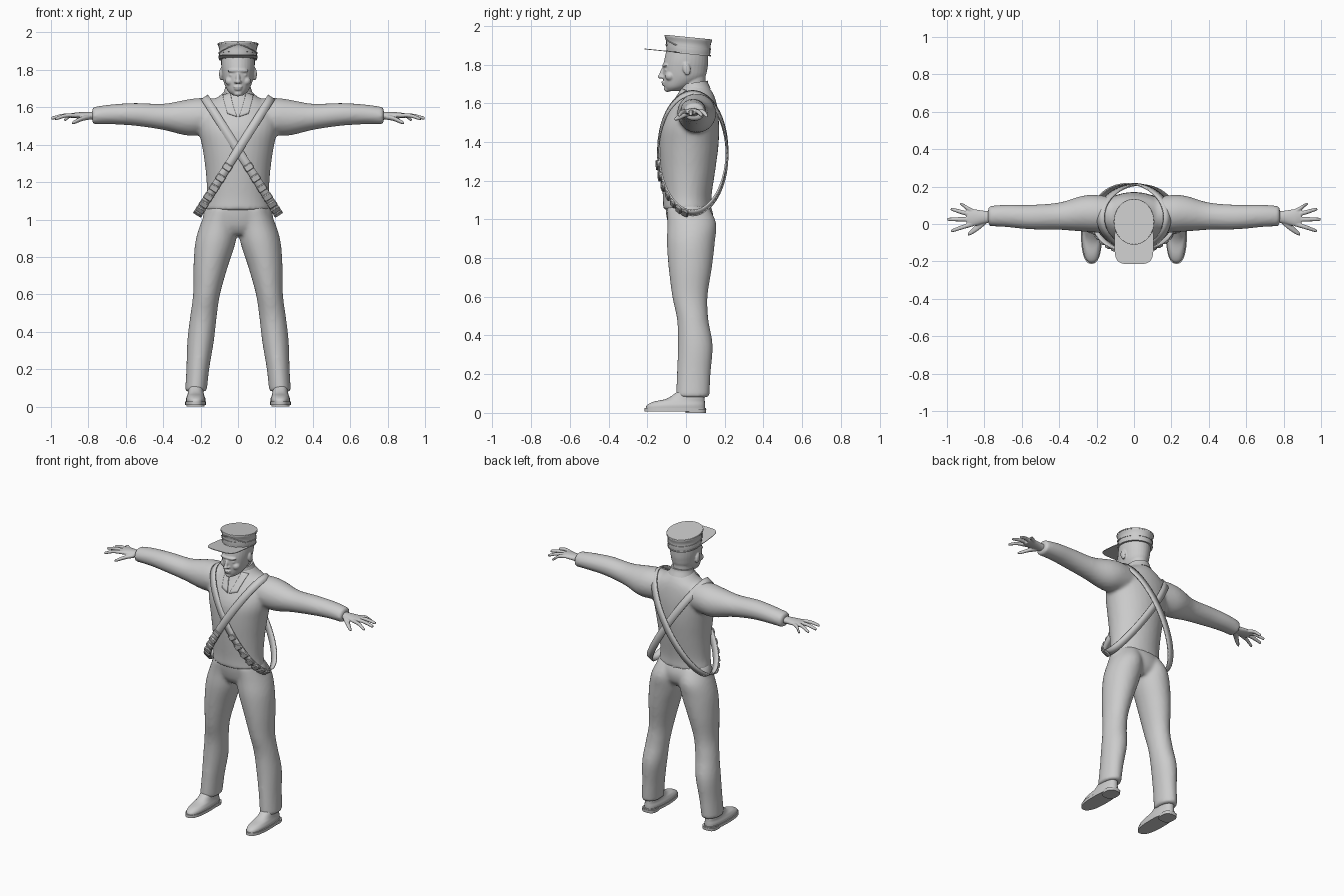
import bpy, bmesh
from math import sin, cos, pi, radians, copysign
from mathutils import Matrix, Vector

if bpy.data.objects.get("Cube"):
    bpy.data.objects.remove(bpy.data.objects["Cube"])

GREY = (0.6, 0.6, 0.6, 1)
grey = bpy.data.materials.new("plain_grey")
grey.use_nodes = True
grey.diffuse_color = GREY
shader = next(n for n in grey.node_tree.nodes if n.type == 'BSDF_PRINCIPLED')
shader.inputs["Base Color"].default_value = GREY


def finish(name, bm):
    """Turn a bmesh into a shaded, coloured object."""
    bmesh.ops.recalc_face_normals(bm, faces=bm.faces)
    mesh = bpy.data.meshes.new(name)
    bm.to_mesh(mesh)
    bm.free()
    obj = bpy.data.objects.new(name, mesh)
    bpy.context.collection.objects.link(obj)
    mesh.materials.append(grey)
    bpy.ops.object.select_all(action='DESELECT')
    obj.select_set(True)
    bpy.context.view_layer.objects.active = obj
    bpy.ops.object.shade_smooth_by_angle(angle=radians(40))
    return obj


def spline(rings, steps):
    """Catmull-Rom interpolation of the ring values."""
    out = []
    last = len(rings) - 1
    for i in range(last):
        quad = [rings[max(0, min(last, i + k))] for k in (-1, 0, 1, 2)]
        for j in range(steps):
            t = j / steps
            out.append([b + t / 2 * (c - a + t * (2*a - 5*b + 4*c - d + t * (3*(b - c) + d - a)))
                        for a, b, c, d in zip(*quad)])
    return out + [rings[-1]]


def loft(name, rings, axis='z', side=1, steps=4, power=2, slope=0, sides=32):
    """Rings are (position, centre a, centre b, radius a, radius b)."""
    bm = bmesh.new()
    loops = []
    for p, a, b, ra, rb in spline(rings, steps):
        loop = []
        for k in range(sides):
            c, s = cos(2*pi*k/sides), sin(2*pi*k/sides)
            u = a + ra * copysign(abs(c) ** (2/power), c)
            v = b + rb * copysign(abs(s) ** (2/power), s)
            co = (u, v, p + slope * v) if axis == 'z' else (p, u, v)
            loop.append(bm.verts.new((co[0] * side, co[1], co[2])))
        loops.append(loop)
    for low, high in zip(loops, loops[1:]):
        for k in range(sides):
            n = (k + 1) % sides
            bm.faces.new((low[k], low[n], high[n], high[k]))
    bm.faces.new(loops[0])
    bm.faces.new(loops[-1])
    return finish(name, bm)


def ball(name, centre, size, tilt=0):
    bm = bmesh.new()
    matrix = Matrix.Translation(centre) @ Matrix.Rotation(tilt, 4, 'X') @ Matrix.Diagonal((*size, 1))
    bmesh.ops.create_uvsphere(bm, u_segments=20, v_segments=12, radius=1, matrix=matrix)
    return finish(name, bm)


def fuse(name, parts, voxel, smoothing):
    """Blend overlapping parts into one soft surface."""
    bpy.ops.object.select_all(action='DESELECT')
    for part in parts:
        part.select_set(True)
    bpy.context.view_layer.objects.active = parts[0]
    bpy.ops.object.join()
    obj = parts[0]
    obj.name = name
    remesh = obj.modifiers.new("blend", 'REMESH')
    remesh.mode = 'VOXEL'
    remesh.voxel_size = voxel
    remesh.use_smooth_shade = True
    smooth = obj.modifiers.new("soften", 'SMOOTH')
    smooth.iterations = smoothing
    return obj


SIDES = ((1, "left"), (-1, "right"))

# Jacket: torso and both sleeves
jacket_parts = [loft("torso", [
    (1.05, 0, .007, .176, .126), (1.12, 0, .006, .166, .126), (1.25, 0, .01, .172, .141),
    (1.38, 0, .015, .19, .153), (1.48, 0, .02, .21, .151), (1.56, 0, .035, .21, .13),
    (1.62, 0, .048, .165, .105), (1.66, 0, .05, .1, .085), (1.69, 0, .042, .07, .07)])]
for s, word in SIDES:
    jacket_parts.append(loft("sleeve", [
        (.08, .05, 1.555, .09, .09), (.2, .055, 1.55, .1, .1), (.28, .055, 1.545, .095, .095),
        (.4, .042, 1.549, .073, .07), (.55, .037, 1.562, .066, .061),
        (.68, .043, 1.562, .06, .053), (.78, .043, 1.554, .054, .047)], 'x', s))
jacket = fuse("jacket", jacket_parts, .011, 6)

# Trousers: pelvis and both legs
trouser_parts = [loft("pelvis", [
    (.92, 0, .02, .1, .08), (.96, 0, .023, .17, .11), (1.02, 0, .02, .188, .122),
    (1.08, 0, .007, .165, .115)])]
for s, word in SIDES:
    trouser_parts.append(loft("leg", [
        (.08, .225, .034, .058, .087), (.2, .215, .04, .061, .087), (.35, .2, .048, .071, .09),
        (.48, .185, .035, .071, .081), (.6, .168, .02, .072, .091), (.75, .146, .022, .092, .112),
        (.88, .12, .025, .108, .124), (.98, .1, .03, .099, .126), (1.06, .08, .01, .08, .11)],
        'z', s))
trousers = fuse("trousers", trouser_parts, .011, 5)

# Shoes with soles and heels
for s, word in SIDES:
    loft(word + "_shoe", [
        (.02, .226, -.055, .051, .153), (.04, .226, -.052, .052, .15), (.058, .226, -.035, .046, .132),
        (.075, .226, .0, .042, .096), (.12, .226, .03, .038, .062)], 'z', s, power=2.4)
    loft(word + "_sole", [(.007, .227, -.055, .056, .159), (.026, .227, -.055, .056, .159)],
         'z', s, 1, 2.4)
    loft(word + "_heel", [(0, .227, .05, .048, .053), (.02, .227, .05, .05, .055)], 'z', s, 1, 2.8)

# Hands: palm, four fingers and thumb
for s, word in SIDES:
    hand = [loft("palm", [(.74, .04, 1.553, .028, .022), (.8, .037, 1.555, .034, .02),
                          (.86, .034, 1.557, .045, .016), (.895, .036, 1.555, .04, .012)], 'x', s)]
    for y, tip_x, tip_y, tip_z in ((0, .978, -.035, 1.54), (.025, .998, .025, 1.543),
                                   (.048, .98, .078, 1.54), (.068, .93, .106, 1.535)):
        hand.append(loft("finger", [
            (.86, y, 1.556, .012, .011), ((.86 + tip_x) / 2, (y + tip_y) / 2, 1.556, .012, .011),
            (tip_x - .008, tip_y, tip_z, .009, .009), (tip_x, tip_y, tip_z, .005, .005)],
            'x', s, sides=12))
    hand.append(loft("thumb", [
        (.79, .02, 1.548, .02, .014), (.83, -.012, 1.54, .021, .013),
        (.87, -.043, 1.523, .015, .011), (.888, -.055, 1.517, .007, .006)], 'x', s, sides=12))
    fuse(word + "_hand", hand, .004, 3)

# Head: skull, neck, face features and ears
head = [
    loft("skull", [
        (1.662, 0, -.068, .025, .032), (1.685, 0, -.045, .053, .068), (1.73, 0, -.012, .075, .106),
        (1.78, 0, -.004, .085, .115), (1.83, 0, .002, .09, .113), (1.9, 0, .01, .088, .105)]),
    loft("neck", [(1.6, 0, .045, .065, .065), (1.66, 0, .036, .06, .064),
                  (1.74, 0, .035, .06, .066)]),
    ball("nose_bridge", (0, -.124, 1.757), (.011, .012, .034), -.35),
    ball("nose_tip", (0, -.133, 1.737), (.015, .013, .011)),
    ball("upper_lip", (0, -.116, 1.708), (.024, .012, .007)),
    ball("lower_lip", (0, -.113, 1.697), (.021, .012, .007)),
    ball("chin", (0, -.096, 1.673), (.023, .018, .015)),
    ball("brow", (0, -.104, 1.795), (.058, .02, .011))]
for s, word in SIDES:
    head += [ball("cheek", (.043 * s, -.082, 1.74), (.026, .026, .024)),
             ball("nostril", (.013 * s, -.122, 1.735), (.009, .01, .008)),
             ball("eye", (.034 * s, -.099, 1.772), (.014, .012, .008)),
             ball("ear", (.091 * s, .003, 1.777), (.01, .02, .034), .2)]
fuse("head", head, .0045, 3)

# Cap: body with flared crown, band trims and flat visor
TILT = -.1
loft("cap", [(1.857, 0, .012, .099, .112), (1.88, 0, .012, .101, .114), (1.91, 0, .012, .1, .115),
             (1.935, 0, .012, .107, .122), (1.943, 0, .012, .106, .121)], slope=TILT)
for name, z, r in (("cap_lower_trim", 1.855, .102), ("cap_band_trim", 1.888, .104),
                   ("cap_crown_trim", 1.934, .109)):
    loft(name, [(z, 0, .012, r, r + .014), (z + .007, 0, .012, r, r + .014)], slope=TILT, steps=1)
loft("visor", [(1.857, 0, -.1, .104, .115), (1.861, 0, -.1, .104, .115)],
     steps=1, power=4, slope=TILT, sides=48)


def cord(name, points, radius):
    curve = bpy.data.curves.new(name, 'CURVE')
    curve.dimensions = '3D'
    curve.bevel_depth = radius
    path = curve.splines.new('POLY')
    path.points.add(len(points) - 1)
    for point, co in zip(path.points, points):
        point.co = (*co, 1)
    curve.materials.append(grey)
    bpy.context.collection.objects.link(bpy.data.objects.new(name, curve))


# Crossed cords on the front of the cap
for s, word in SIDES:
    points = []
    for k in range(9):
        angle = (k / 8 * 1.25 - .2) * s
        y = .012 - .117 * cos(angle)
        points.append((.104 * sin(angle), y, 1.934 - .005 * k + TILT * y))
    cord("cap_cord_" + word, points, .003)

# Collar: standing band and two pointed flaps laid on the chest
for s, word in SIDES:
    corners = [Vector((x * s, y, z)) for x, y, z in
               ((.008, -.15, 1.575), (.062, -.12, 1.585), (.085, .0, 1.67), (.05, -.04, 1.685))]
    bm = bmesh.new()
    N = 8
    grid = [[bm.verts.new(corners[0].lerp(corners[1], i / N).lerp(corners[3].lerp(corners[2], i / N), j / N))
             for i in range(N + 1)] for j in range(N + 1)]
    for j in range(N):
        for i in range(N):
            bm.faces.new((grid[j][i], grid[j][i+1], grid[j+1][i+1], grid[j+1][i]))
    flap = finish(word + "_collar_flap", bm)
    wrap = flap.modifiers.new("lay", 'SHRINKWRAP')
    wrap.target = jacket
    wrap.wrap_mode = 'ABOVE_SURFACE'
    wrap.offset = .005
    flap.modifiers.new("thickness", 'SOLIDIFY').thickness = .006
loft("collar_band", [(1.655, 0, .048, .083, .08), (1.685, 0, .042, .073, .073),
                     (1.7, 0, .042, .069, .07)], slope=.15)

# Crossed shoulder straps: tilted oval loops with small pouches
for s, word in SIDES:
    down = Vector((.1975 * s, 0, -.3125))
    across = Vector((.3125 * s, 0, .1975)).normalized()
    middle = Vector((.0175 * s, .035, 1.343))
    depth = .178 if s > 0 else .184

    def on_loop(angle, grow=1):
        return middle + grow * (down * sin(angle) - Vector((0, depth * cos(angle), 0)))

    bm = bmesh.new()
    N = 72
    rows = [[bm.verts.new(on_loop(2*pi*k/N) + across * w) for w in (-.023, .023)] for k in range(N)]
    for k in range(N):
        a, b = rows[k], rows[(k + 1) % N]
        bm.faces.new((a[0], a[1], b[1], b[0]))
    strap = finish(word + "_strap", bm)
    strap.modifiers.new("thickness", 'SOLIDIFY').thickness = .008

    bm = bmesh.new()
    for k in range(7):
        angle = .2 + k * .19
        along = (on_loop(angle + .01) - on_loop(angle - .01)).normalized()
        out = along.cross(across)
        frame = Matrix((along, across, out)).transposed().to_4x4()
        frame.translation = on_loop(angle, 1.02)
        bmesh.ops.create_cube(bm, size=1, matrix=frame @ Matrix.Diagonal((.036, .05, .014, 1)))
    pouches = finish(word + "_strap_pouches", bm)
    pouches.modifiers.new("round", 'BEVEL').width = .004
